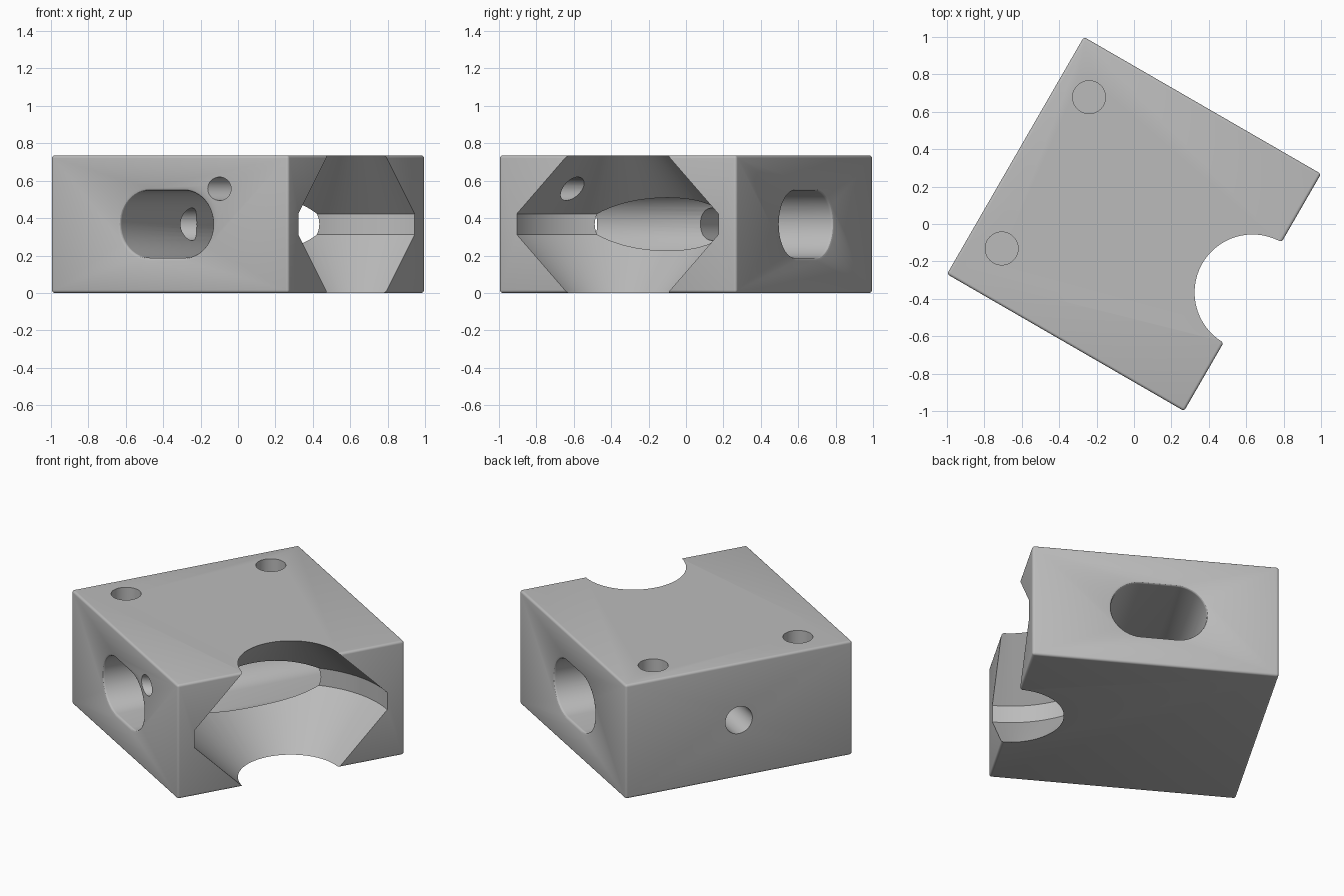
import bpy, bmesh, math
from mathutils import Matrix, Vector

if "Cube" in bpy.data.objects:
    bpy.data.objects.remove(bpy.data.objects["Cube"])

HALF, HEIGHT = 0.732, 0.735          # half side and height of the square block
MID = HEIGHT / 2
TURN = Matrix.Rotation(math.radians(-30), 4, 'Z')

grey = bpy.data.materials.new("plain grey")
grey.diffuse_color = (0.5, 0.5, 0.5, 1)
grey.use_nodes = True
grey.node_tree.nodes["Principled BSDF"].inputs["Base Color"].default_value = grey.diffuse_color


def new_object(name, bm):
    bmesh.ops.recalc_face_normals(bm, faces=bm.faces)
    mesh = bpy.data.meshes.new(name)
    bm.to_mesh(mesh)
    bm.free()
    mesh.materials.append(grey)
    obj = bpy.data.objects.new(name, mesh)
    bpy.context.collection.objects.link(obj)
    return obj


def loft(name, rings):
    """Closed solid skinned through rings of equal point count."""
    bm = bmesh.new()
    loops = [[bm.verts.new(p) for p in ring] for ring in rings]
    n = len(loops[0])
    for a, b in zip(loops, loops[1:]):
        for i in range(n):
            bm.faces.new((a[i], a[(i + 1) % n], b[(i + 1) % n], b[i]))
    bm.faces.new(loops[0])
    bm.faces.new(loops[-1])
    return new_object(name, bm)


def turned(name, center, profile, n=96):
    """Solid of revolution about a vertical axis from (radius, z) pairs."""
    return loft(name, [[(center[0] + r * math.cos(2 * math.pi * i / n),
                         center[1] + r * math.sin(2 * math.pi * i / n), z)
                        for i in range(n)] for r, z in profile])


def drill(name, start, end, radius, n=48):
    """Round cutter running from start to end."""
    start, end = Vector(start), Vector(end)
    rot = (end - start).to_track_quat('Z', 'Y')
    ring = [rot @ Vector((radius * math.cos(2 * math.pi * i / n),
                          radius * math.sin(2 * math.pi * i / n), 0)) for i in range(n)]
    return loft(name, [[start + p for p in ring], [end + p for p in ring]])


def slot_ring(y, radius, straight=0.105, cx=-0.02, n=24):
    """Stadium outline in the plane y."""
    pts = []
    for side, base in ((1, -math.pi / 2), (-1, math.pi / 2)):
        for i in range(n + 1):
            a = base + math.pi * i / n
            pts.append((cx + side * straight + radius * math.cos(a), y,
                        MID + radius * math.sin(a)))
    return pts


# block with softened edges
bm = bmesh.new()
bmesh.ops.create_cube(bm, size=1, matrix=Matrix.Translation((0, 0, MID))
                      @ Matrix.Diagonal((2 * HALF, 2 * HALF, HEIGHT, 1)))
bmesh.ops.bevel(bm, geom=bm.edges[:], offset=0.015, segments=4, profile=0.5, affect='EDGES')
block = new_object("block", bm)

# double-cone notch in the right side
notch = turned("notch_cutter", (HALF, 0),
               [(0.26, -0.05), (0.622, 0.312), (0.622, HEIGHT - 0.312), (0.26, HEIGHT + 0.05)])

# slot through front to back with rounded mouths
f, r = 0.015, 0.18
mouth = [(d * f / 4, r + f - math.sqrt(f * f - (f - d * f / 4) ** 2)) for d in range(5)]
half_slot = [(HALF + 0.05, r + f)] + [(HALF - d, rad) for d, rad in mouth]
slot = loft("slot_cutter", [slot_ring(-y, rad) for y, rad in half_slot]
            + [slot_ring(y, rad) for y, rad in reversed(half_slot)])

# round holes: two blind ones on top, one in the left side, one angled into the notch
cutters = [notch, slot,
           drill("side_hole_cutter", (-HALF - 0.1, 0, MID), (-0.1, 0, MID), 0.087)]
for y in (-0.467, 0.467):
    cutters.append(drill("top_hole_cutter", (-0.547, y, HEIGHT - 0.35),
                         (-0.547, y, HEIGHT + 0.1), 0.088))
aim = Vector((0.5, math.sqrt(3) / 2, 0))
entry = Vector((0.308, -HALF, 0.557))
cutters.append(drill("angled_hole_cutter", entry - aim * 0.15, entry + aim * 0.6, 0.0625))

# carve the block
bpy.context.view_layer.objects.active = block
block.select_set(True)
for cutter in cutters:
    mod = block.modifiers.new(cutter.name, 'BOOLEAN')
    mod.operation, mod.solver, mod.object = 'DIFFERENCE', 'EXACT', cutter
    bpy.ops.object.modifier_apply(modifier=mod.name)
    bpy.data.objects.remove(cutter)

bpy.ops.object.shade_smooth_by_angle(angle=math.radians(30))
block.matrix_world = TURN
